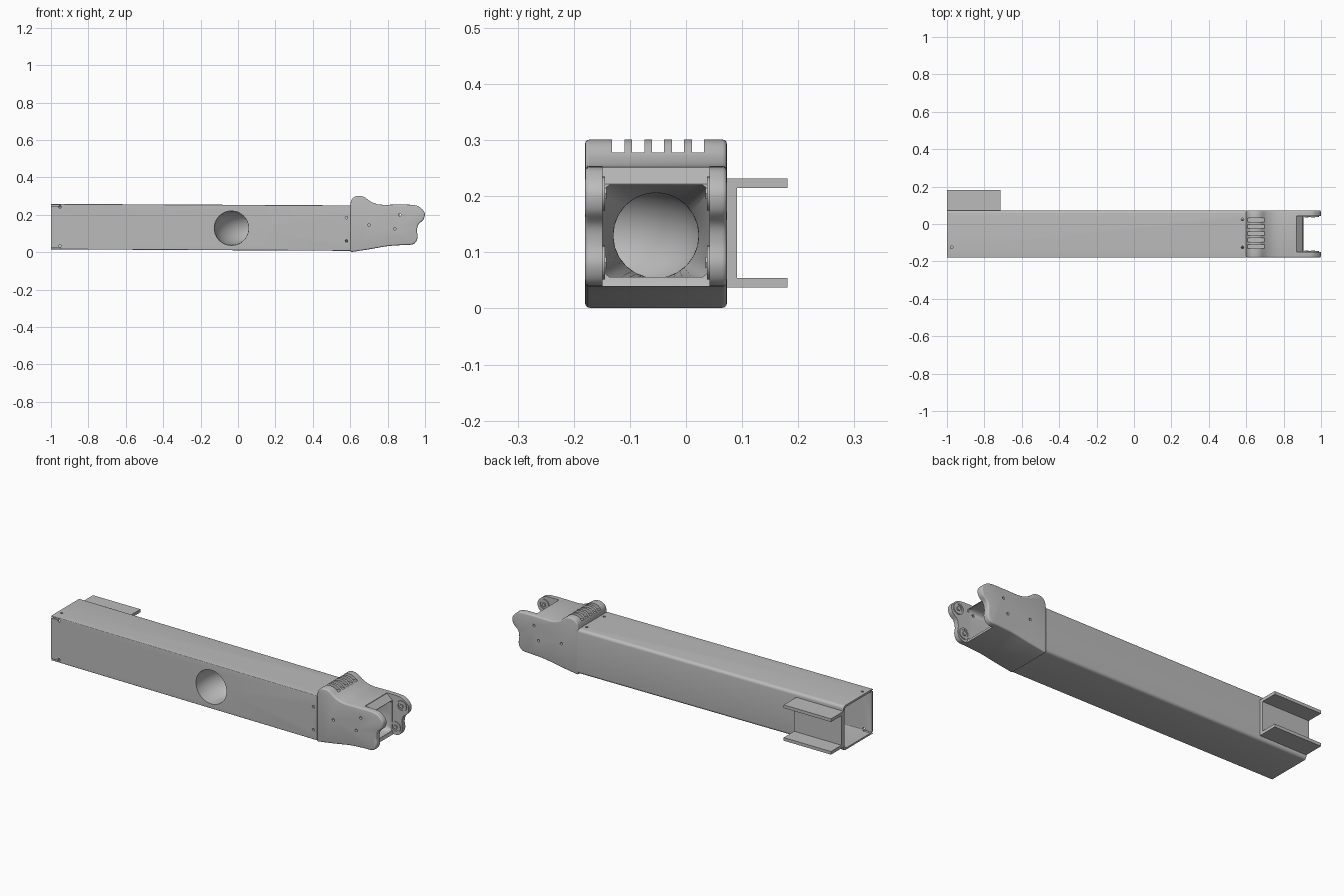
import bpy, bmesh, math
from mathutils import Vector

if "Cube" in bpy.data.objects:
    bpy.data.objects.remove(bpy.data.objects["Cube"])

grey = bpy.data.materials.new("plain grey")
grey.use_nodes = True
grey.diffuse_color = (0.5, 0.5, 0.5, 1)
grey.node_tree.nodes["Principled BSDF"].inputs["Base Color"].default_value = (0.5, 0.5, 0.5, 1)

FRONT, BACK = -0.18, 0.073
MID = (FRONT + BACK) / 2


def loft(name, rings):
    """Closed solid through rings of equal point count."""
    bm = bmesh.new()
    loops = [[bm.verts.new(p) for p in ring] for ring in rings]
    n = len(loops[0])
    for a, b in zip(loops, loops[1:]):
        for i in range(n):
            j = (i + 1) % n
            bm.faces.new((a[i], a[j], b[j], b[i]))
    bm.faces.new(loops[0])
    bm.faces.new(loops[-1])
    bmesh.ops.recalc_face_normals(bm, faces=bm.faces)
    me = bpy.data.meshes.new(name)
    bm.to_mesh(me)
    bm.free()
    me.materials.append(grey)
    ob = bpy.data.objects.new(name, me)
    bpy.context.collection.objects.link(ob)
    return ob


def slab(name, profile, y0, y1):
    """Side profile of (x, z) points extruded along y."""
    return loft(name, [[(x, y, z) for x, z in profile] for y in (y0, y1)])


def box(name, x0, x1, y0, y1, z0, z1):
    return slab(name, [(x0, z0), (x1, z0), (x1, z1), (x0, z1)], y0, y1)


def rod(name, start, end, r, n=24):
    a, b = Vector(start), Vector(end)
    q = (b - a).to_track_quat('Z', 'Y')
    ring = [q @ Vector((r * math.cos(t), r * math.sin(t), 0))
            for t in (2 * math.pi * i / n for i in range(n))]
    return loft(name, [[c + p for p in ring] for c in (a, b)])


def activate(ob):
    bpy.ops.object.select_all(action='DESELECT')
    ob.select_set(True)
    bpy.context.view_layer.objects.active = ob


def cut(ob, cutters):
    activate(ob)
    for c in cutters:
        m = ob.modifiers.new("cut", 'BOOLEAN')
        m.operation, m.solver, m.object = 'DIFFERENCE', 'EXACT', c
        bpy.ops.object.modifier_apply(modifier=m.name)
        bpy.data.objects.remove(c)


def smooth(ob):
    activate(ob)
    bpy.ops.object.shade_smooth_by_angle(angle=math.radians(35))


def spline(pts, steps=5):
    """Catmull-Rom smoothing of an open 2D path."""
    p = [Vector(q) for q in pts]
    p = [p[0]] + p + [p[-1]]
    out = []
    for a, b, c, d in zip(p, p[1:], p[2:], p[3:]):
        for i in range(steps):
            t = i / steps
            out.append(0.5 * (2 * b + (c - a) * t + (2 * a - 5 * b + 4 * c - d) * t ** 2
                              + (3 * b - a - 3 * c + d) * t ** 3))
    return [tuple(v) for v in out + [p[-1]]]


def rounded_section(x, inset, drop):
    """Box tube section; back corners rounder than the front ones."""
    y0, y1, z0, z1 = FRONT + inset, BACK - inset, 0.007 + inset + drop, 0.25 - inset + drop
    pts = []
    for cy, cz, r, start in ((y1, z1, 0.016, 0), (y0, z1, 0.004, 90),
                             (y0, z0, 0.004, 180), (y1, z0, 0.016, 270)):
        sy, sz = (1 if cy == y1 else -1), (1 if cz == z1 else -1)
        for k in range(6):
            t = math.radians(start + 18 * k)
            pts.append((x, cy - sy * r + r * math.cos(t), cz - sz * r + r * math.sin(t)))
    return pts


# Hollow beam, very slightly inclined
beam = loft("beam", [rounded_section(-1, 0, 0.008), rounded_section(0.602, 0, 0)])
bore = loft("bore", [rounded_section(-1.1, 0.01, 0.008), rounded_section(0.7, 0.01, 0)])
cutters = [bore, rod("port", (-0.035, -0.3, 0.128), (-0.035, -0.1, 0.128), 0.092, 48)]
for z in (0.25, 0.022):
    cutters.append(box("end_slot", -1.1, -0.95, -0.2, -0.16, z - 0.004, z + 0.003))
for x, z in ((0.58, 0.185), (0.58, 0.06), (-0.952, 0.242), (-0.952, 0.032)):
    cutters.append(rod("screw_hole", (x, -0.2, z), (x, -0.15, z), 0.007, 12))
for x, y in ((0.58, 0.025), (0.58, -0.125), (-0.975, -0.125)):
    cutters.append(rod("top_hole", (x, y, 0.2), (x, y, 0.3), 0.007, 12))
cut(beam, cutters)
smooth(beam)

# Head casting: solid outline with rounded rims
outline = [(0.6, 0.25), (0.607, 0.28), (0.63, 0.299), (0.67, 0.297), (0.71, 0.27),
           (0.76, 0.254), (0.85, 0.254), (0.94, 0.252), (0.975, 0.238), (0.998, 0.21),
           (0.992, 0.175), (0.965, 0.148), (0.957, 0.115), (0.96, 0.075), (0.938, 0.043),
           (0.88, 0.038), (0.8, 0.032), (0.7, 0.015), (0.6, 0.0)]
head = slab("head_casting", spline(outline), FRONT, BACK)
activate(head)
bev = head.modifiers.new("round", 'BEVEL')
bev.width, bev.segments, bev.limit_method, bev.angle_limit = 0.008, 3, 'ANGLE', math.radians(60)
bpy.ops.object.modifier_apply(modifier=bev.name)

# Throat between the cheeks, then a funnel narrowing to a round duct
IN0, IN1 = -0.149, 0.042
throat = slab("throat", [(0.868, 0.32), (0.868, 0.251), (0.9, 0.222), (0.9, 0.055),
                         (0.91, 0.03), (0.92, -0.05), (1.1, -0.05), (1.1, 0.32)], IN0, IN1)
rect, circle = [], []
N = 48
for i in range(N):
    t = 2 * math.pi * (i + 0.5) / N
    c, s = math.cos(t), math.sin(t)
    k = 1 / max(abs(c), abs(s))
    rect.append((MID + c * k * 0.095, 0.138 + s * k * 0.082))
    circle.append((MID + c * 0.076, 0.13 + s * 0.076))
funnel = loft("funnel", [[(x, y, z) for y, z in ring] for x, ring in
                         ((0.93, rect), (0.87, rect), (0.72, circle), (0.5, circle))])
cutters = [throat, funnel]
for i in range(5):
    y = -0.121 + 0.0356 * i
    cutters.append(box("rib_slot", 0.55, 0.75, y - 0.011, y + 0.011, 0.278, 0.35))
for x, z in ((0.70, 0.145), (0.865, 0.2), (0.838, 0.125)):
    for y0, y1 in ((FRONT - 0.02, IN0 + 0.002), (IN1 - 0.002, BACK + 0.02)):
        cutters.append(rod("cheek_hole", (x, y0, z), (x, y1, z), 0.007, 16))
cut(head, cutters)
smooth(head)

# Pin bosses on the inner faces of both cheeks
for side, y, d in (("front", IN0, 1), ("back", IN1, -1)):
    for spot, x, z in (("upper", 0.958, 0.205), ("lower", 0.922, 0.082)):
        ring = rod(f"{side}_{spot}_boss", (x, y - d * 0.003, z), (x, y + d * 0.005, z), 0.03)
        cut(ring, [rod("recess", (x, y + d * 0.001, z), (x, y + d * 0.02, z), 0.021)])
        smooth(ring)
        pin = rod(f"{side}_{spot}_pin", (x, y - d * 0.003, z), (x, y + d * 0.007, z), 0.011, 6)

# Curved duct from the front port to the head
cu = bpy.data.curves.new("duct", 'CURVE')
cu.dimensions, cu.bevel_depth, cu.bevel_resolution, cu.resolution_u = '3D', 0.076, 10, 16
sp = cu.splines.new('BEZIER')
sp.bezier_points.add(2)
path = (((-0.035, FRONT + 0.001, 0.128), (0, 0.07, 0), 1.21),
        ((0.09, MID, 0.13), (0.07, 0, 0), 1.1),
        ((0.62, MID, 0.13), (0.1, 0, 0), 1.0))
for bp, (co, h, r) in zip(sp.bezier_points, path):
    bp.handle_left_type = bp.handle_right_type = 'FREE'
    bp.co, bp.radius = co, r
    bp.handle_left, bp.handle_right = Vector(co) - Vector(h), Vector(co) + Vector(h)
cu.materials.append(grey)
duct = bpy.data.objects.new("duct", cu)
bpy.context.collection.objects.link(duct)
activate(duct)
bpy.ops.object.convert(target='MESH')
smooth(bpy.context.view_layer.objects.active)

# Channel bracket on the back
channel = [(0.07, 0.037), (0.181, 0.037), (0.181, 0.054), (0.091, 0.054),
           (0.091, 0.215), (0.181, 0.215), (0.181, 0.232), (0.07, 0.232)]
loft("channel_bracket", [[(x, y, z) for y, z in channel] for x in (-1, -0.715)])
